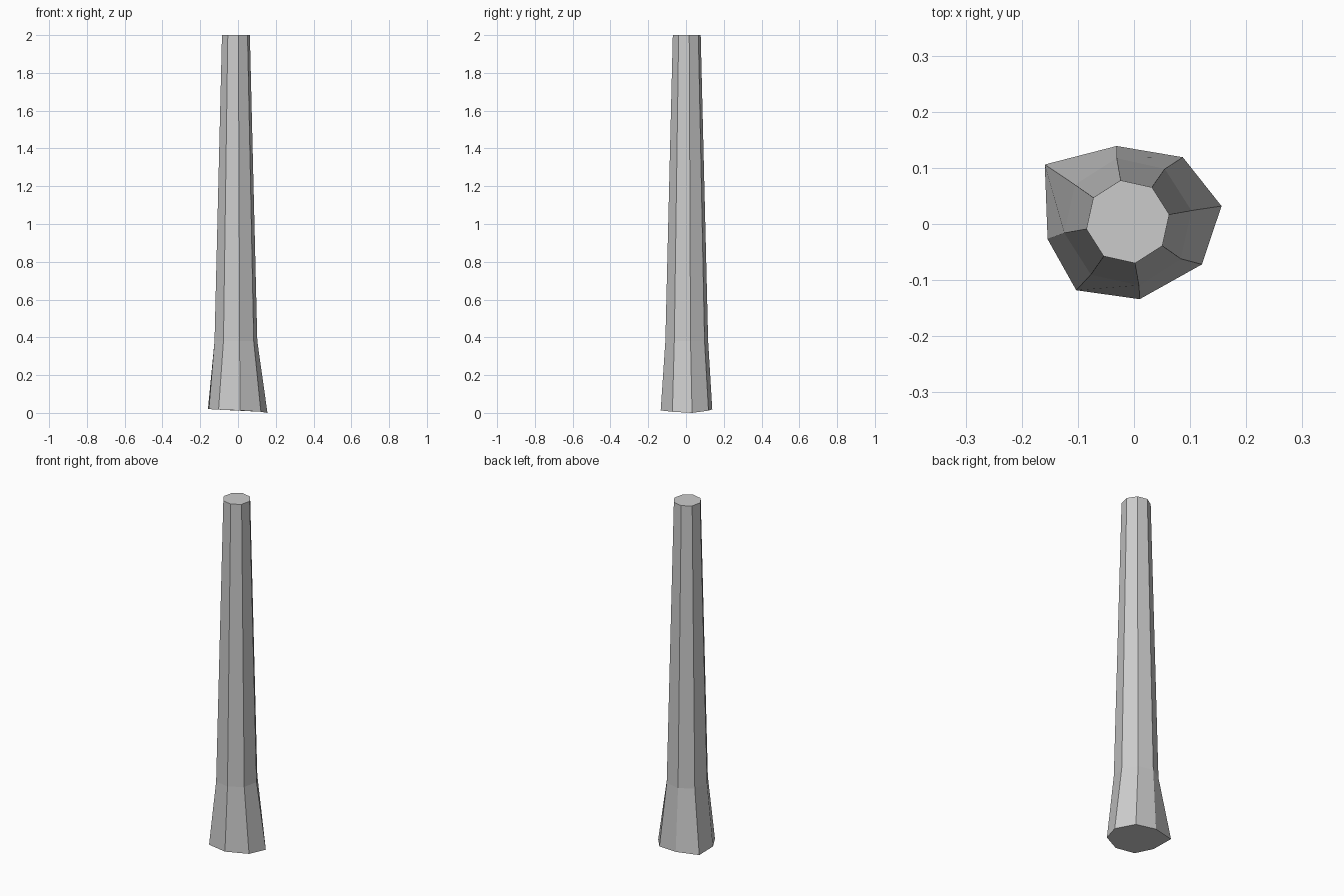
import bpy, bmesh, math

if "Cube" in bpy.data.objects:
    bpy.data.objects.remove(bpy.data.objects["Cube"])

SIDES = 8
START = math.radians(100)
CX, CY = -0.011, 0.004


def ring(bm, radius, z):
    """Regular octagon, clockwise seen from above."""
    verts = []
    for i in range(SIDES):
        a = START - i * math.tau / SIDES
        verts.append(bm.verts.new((CX + radius * math.cos(a), CY + radius * math.sin(a), z)))
    return verts


# irregular flared foot, clockwise from the back
foot = [(-0.031, 0.139, 0.019), (0.087, 0.119, 0.012), (0.156, 0.032, 0.0),
        (0.121, -0.072, 0.006), (0.010, -0.134, 0.013), (-0.103, -0.118, 0.017),
        (-0.154, -0.027, 0.020), (-0.159, 0.106, 0.022)]

bm = bmesh.new()
rings = [[bm.verts.new(p) for p in foot],
         ring(bm, 0.115, 0.38),   # top of the flare
         ring(bm, 0.075, 2.0)]    # top of the trunk

# side faces
for low, high in zip(rings, rings[1:]):
    for i in range(SIDES):
        j = (i + 1) % SIDES
        bm.faces.new((low[j], low[i], high[i], high[j]))

# end caps
bm.faces.new(rings[0])
bm.faces.new(rings[-1][::-1])
bmesh.ops.recalc_face_normals(bm, faces=bm.faces)

mesh = bpy.data.meshes.new("trunk")
bm.to_mesh(mesh)
bm.free()
bpy.context.collection.objects.link(bpy.data.objects.new("trunk", mesh))
